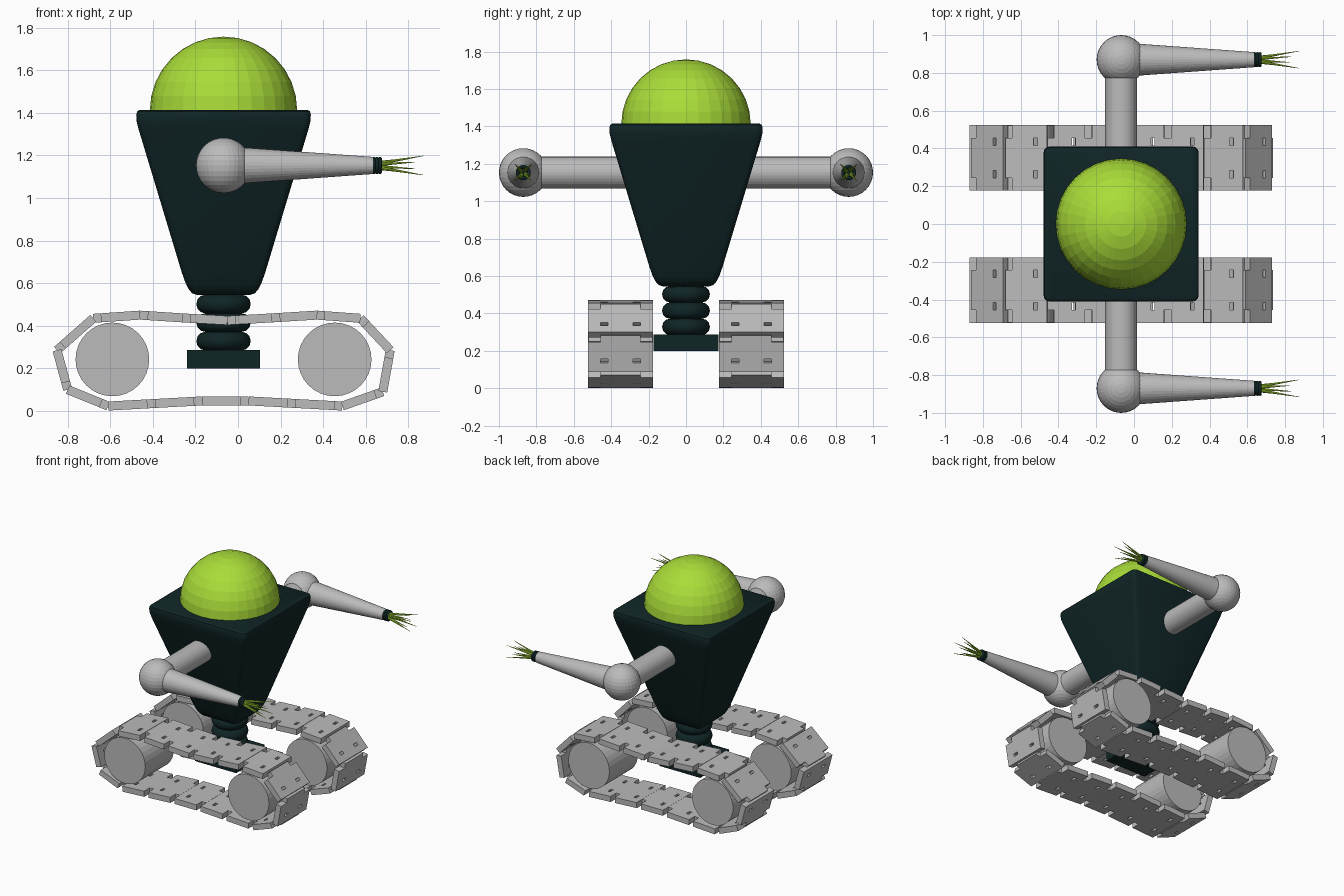
import bpy, bmesh, math
from mathutils import Vector, Matrix

if "Cube" in bpy.data.objects:
    bpy.data.objects.remove(bpy.data.objects["Cube"])


def material(name, rgb):
    m = bpy.data.materials.new(name)
    m.diffuse_color = (*rgb, 1)
    m.use_nodes = True
    m.node_tree.nodes["Principled BSDF"].inputs["Base Color"].default_value = m.diffuse_color
    return m


GREEN = material("lime green", (0.40, 0.72, 0.04))
DARK = material("dark teal", (0.005, 0.018, 0.019))
GREY = material("light grey", (0.50, 0.50, 0.50))
CX = -0.068          # centre line of the upper body
ARM_Z = 1.153


def finish(bm, name, mat):
    bmesh.ops.recalc_face_normals(bm, faces=bm.faces)
    me = bpy.data.meshes.new(name)
    bm.to_mesh(me)
    bm.free()
    me.materials.append(mat)
    ob = bpy.data.objects.new(name, me)
    bpy.context.collection.objects.link(ob)
    return ob


def rod(name, a, b, r1, r2, mat, sides=32):
    """Cylinder or cone between two points."""
    a, b = Vector(a), Vector(b)
    d = b - a
    mtx = Matrix.Translation((a + b) / 2) @ d.to_track_quat('Z', 'Y').to_matrix().to_4x4()
    bm = bmesh.new()
    bmesh.ops.create_cone(bm, cap_ends=True, segments=sides, radius1=r1, radius2=r2,
                          depth=d.length, matrix=mtx)
    return finish(bm, name, mat)


def ball(name, c, r, mat):
    bm = bmesh.new()
    bmesh.ops.create_uvsphere(bm, u_segments=32, v_segments=16, radius=r,
                              matrix=Matrix.Translation(c))
    return finish(bm, name, mat)


def ring(name, c, major, minor, mat, rot=(0, 0, 0), sides=32):
    bpy.ops.mesh.primitive_torus_add(location=c, rotation=rot, major_radius=major,
                                     minor_radius=minor, major_segments=sides, minor_segments=12)
    ob = bpy.context.object
    ob.name = name
    ob.data.materials.append(mat)
    return ob


def smooth(ob, angle=35):
    bpy.ops.object.select_all(action='DESELECT')
    ob.select_set(True)
    bpy.context.view_layer.objects.active = ob
    bpy.ops.object.shade_smooth_by_angle(angle=math.radians(angle))


# Body: rounded square sections lofted up a tapering profile
def body():
    profile = [(0.545, 0.125), (0.553, 0.148), (0.575, 0.166), (0.605, 0.18), (0.65, 0.196),
               (1.32, 0.398), (1.36, 0.408), (1.39, 0.41), (1.407, 0.406), (1.414, 0.395)]
    bm = bmesh.new()
    loops = []
    for z, h in profile:
        r, loop = 0.03, []
        for q in range(4):
            for k in range(4):
                t = math.pi / 2 * (q + k / 3)
                sx = 1 if q in (0, 3) else -1
                sy = 1 if q < 2 else -1
                loop.append(bm.verts.new((CX + sx * (h - r) + r * math.cos(t),
                                          sy * (h - r) + r * math.sin(t), z)))
        loops.append(loop)
    for lo, hi in zip(loops, loops[1:]):
        for i in range(16):
            j = (i + 1) % 16
            bm.faces.new((lo[i], lo[j], hi[j], hi[i]))
    bm.faces.new(loops[0])
    bm.faces.new(loops[-1])
    smooth(finish(bm, "body", DARK))


body()
ball("head_dome", (CX, 0, 1.412), 0.346, GREEN)

# Neck: three stacked rings round a core, on a square base
for i, z in enumerate((0.328, 0.415, 0.502)):
    smooth(ring(f"neck_ring_{i}", (CX, 0, z), 0.084, 0.044, DARK))
rod("neck_core", (CX, 0, 0.27), (CX, 0, 0.56), 0.085, 0.085, DARK)
bm = bmesh.new()
bmesh.ops.create_cube(bm, size=1, matrix=Matrix.Translation((CX, 0, 0.243))
                      @ Matrix.Diagonal((0.345, 0.345, 0.086, 1)))
finish(bm, "base_block", DARK)

# Arms: shoulder bar, elbow ball, forearm, wrist rings and thin fingers
for side, s in (("right", -1), ("left", 1)):
    y = 0.87 * s
    rod(f"shoulder_{side}", (CX, 0.25 * s, ARM_Z), (CX, y, ARM_Z), 0.085, 0.085, GREY)
    ball(f"elbow_{side}", (CX, y, ARM_Z), 0.13, GREY)
    rod(f"forearm_{side}", (CX, y, ARM_Z), (0.635, y, ARM_Z), 0.091, 0.04, GREY)
    rod(f"wrist_core_{side}", (0.62, y, ARM_Z), (0.668, y, ARM_Z), 0.03, 0.03, DARK)
    for i in range(3):
        ring(f"wrist_ring_{side}_{i}", (0.639 + 0.014 * i, y, ARM_Z), 0.031, 0.009, DARK,
             (0, math.pi / 2, 0), 24)
    for i in range(8):
        t = math.pi / 8 * (2 * i + 1) if i % 2 else math.pi / 4 * (i + 1)
        length, spread = (0.83, 0.04) if i % 2 else (0.872, 0.064)
        dy, dz = math.cos(t), math.sin(t)
        rod(f"finger_{side}_{i}", (0.65, y + 0.012 * dy, ARM_Z + 0.012 * dz),
            (length, y + spread * dy, ARM_Z + spread * dz), 0.009, 0.001, GREEN, 8)


# Track plate: full-width slab with a central tongue at its start and two slots near its end
def add_plate(bm, a, b, yc):
    a, b = Vector((a[0], 0, a[1])), Vector((b[0], 0, b[1]))
    length = (b - a).length
    d = (b - a).normalized()
    us = (0, 0.036, length - 0.07, length - 0.05, length)
    vs = (-0.173, -0.106, -0.066, 0.066, 0.106, 0.173)
    grid = [[bm.verts.new(a + d * u + Vector((0, yc + v, 0))) for v in vs] for u in us]
    for i in range(4):
        for j in range(5):
            if (i == 0 and j in (0, 4)) or (i == 2 and j in (1, 3)):
                continue
            bm.faces.new((grid[i][j], grid[i + 1][j], grid[i + 1][j + 1], grid[i][j + 1]))


# Tracks: plates along a sagging loop (x, z), and two wheels each
PATH = [(-0.68, 0.435), (-0.46, 0.45), (-0.26, 0.437), (-0.05, 0.425), (0.16, 0.437),
        (0.37, 0.45), (0.575, 0.435), (0.715, 0.285), (0.68, 0.09), (0.49, 0.023),
        (0.27, 0.035), (0.05, 0.047), (-0.17, 0.047), (-0.39, 0.035), (-0.61, 0.023),
        (-0.80, 0.10), (-0.85, 0.285)]
for side, s in (("right", -1), ("left", 1)):
    bm = bmesh.new()
    for a, b in zip(PATH, PATH[1:] + PATH[:1]):
        add_plate(bm, a, b, 0.35 * s)
    bmesh.ops.delete(bm, geom=[v for v in bm.verts if not v.link_faces], context='VERTS')
    track = finish(bm, f"track_{side}", GREY)
    mod = track.modifiers.new("thickness", 'SOLIDIFY')
    mod.thickness, mod.offset = 0.042, 0
    for end, x in (("rear", -0.59), ("front", 0.454)):
        rod(f"wheel_{side}_{end}", (x, 0.178 * s, 0.242), (x, 0.522 * s, 0.242),
            0.173, 0.173, GREY)
